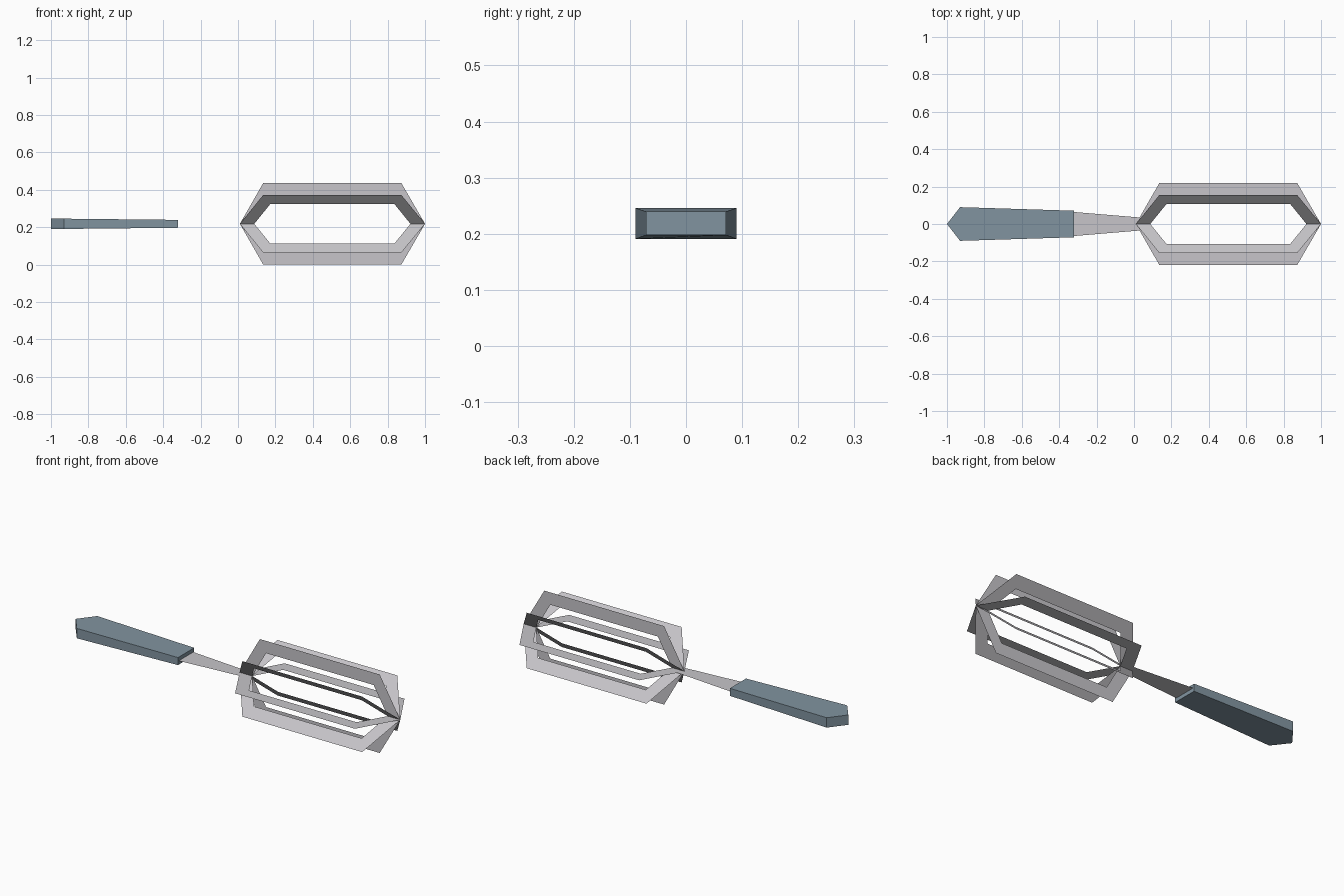
import bpy
import math
from mathutils import Matrix

cube = bpy.data.objects.get("Cube")
if cube:
    bpy.data.objects.remove(cube, do_unlink=True)

AXIS_Z = 0.2185  # height of the whisk's long axis


def make_material(name, color):
    mat = bpy.data.materials.new(name)
    mat.use_nodes = True
    mat.diffuse_color = (*color, 1)
    mat.node_tree.nodes["Principled BSDF"].inputs["Base Color"].default_value = (*color, 1)
    return mat


def make_object(name, verts, faces, mat):
    mesh = bpy.data.meshes.new(name)
    mesh.from_pydata(verts, [], faces)
    mesh.materials.append(mat)
    obj = bpy.data.objects.new(name, mesh)
    bpy.context.collection.objects.link(obj)
    obj.location.z = AXIS_Z
    return obj


steel = make_material("pale steel", (0.57, 0.56, 0.585))
grip = make_material("slate blue", (0.22, 0.295, 0.35))


# Handle: pointed outline, slightly thinner towards the neck
outline = [(-1, 0, 0.0275), (-0.93, -0.09, 0.0275), (-0.32, -0.071, 0.021),
           (-0.32, 0.071, 0.021), (-0.93, 0.09, 0.0275)]
n = len(outline)
verts = [(x, y, -h) for x, y, h in outline] + [(x, y, h) for x, y, h in outline]
faces = [tuple(reversed(range(n))), tuple(range(n, 2 * n))]
faces += [(i, (i + 1) % n, (i + 1) % n + n, i + n) for i in range(n)]
make_object("handle", verts, faces, grip)

# Neck: flat tapered strip
make_object("neck", [(-0.32, -0.064, 0), (0.04, -0.034, 0), (0.04, 0.034, 0), (-0.32, 0.064, 0)],
            [(0, 1, 2, 3)], steel)


# Whisk loops: flat hexagonal rings turned about the long axis
def hexagon(x0, x1, x2, x3, r):
    return [(x0, 0, 0), (x1, -r, 0), (x2, -r, 0), (x3, 0, 0), (x2, r, 0), (x1, r, 0)]


ring_verts = hexagon(0.01, 0.135, 0.873, 1, 0.2185) + hexagon(0.087, 0.173, 0.836, 0.922, 0.15)
ring_faces = [(i, (i + 1) % 6, (i + 1) % 6 + 6, i + 6) for i in range(6)]
for k in range(4):
    loop = make_object(f"whisk_loop_{k + 1}", ring_verts, ring_faces, steel)
    loop.data.transform(Matrix.Rotation(k * math.pi / 4, 4, "X"))
